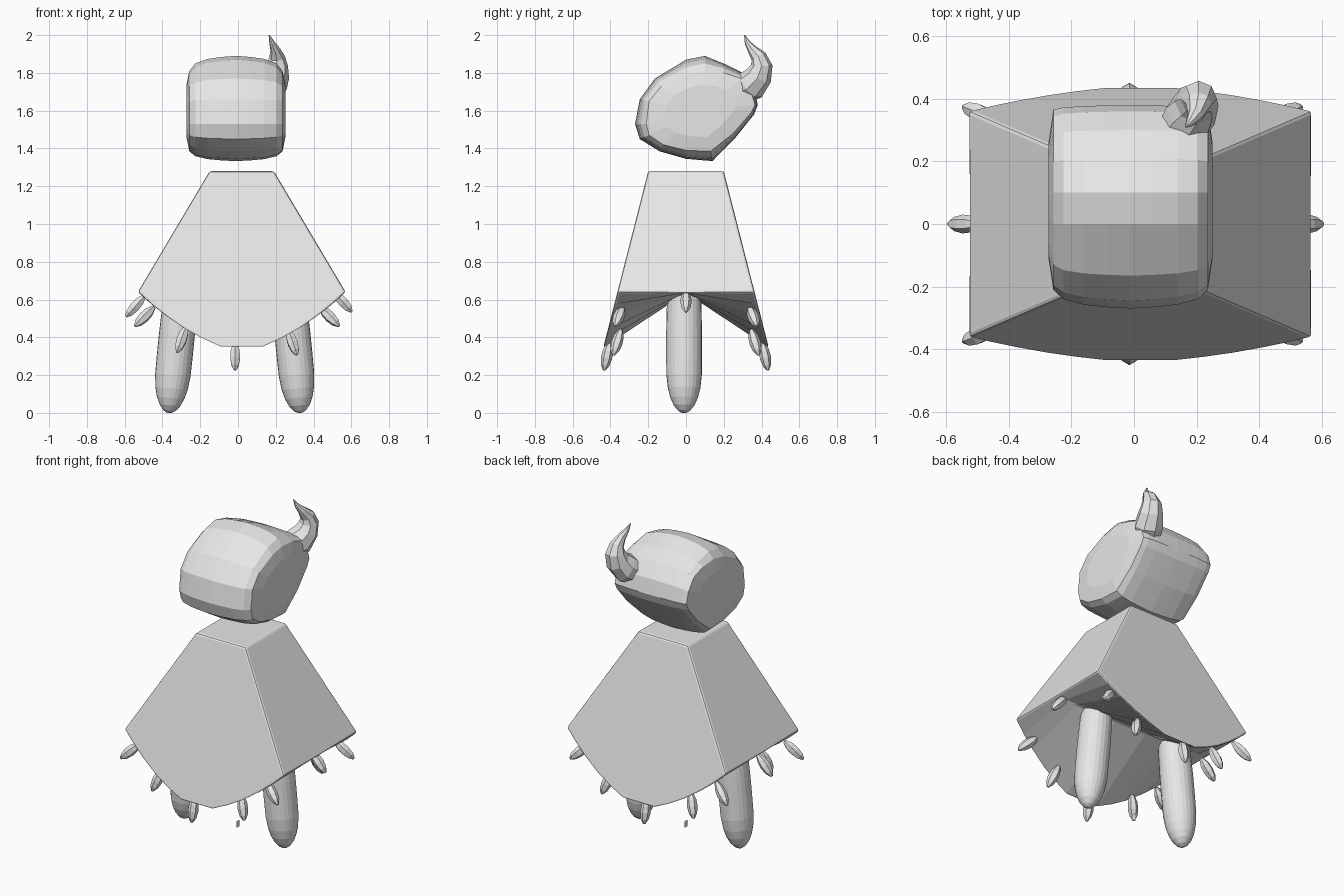
import bpy, bmesh, math
from mathutils import Vector

if "Cube" in bpy.data.objects:
    bpy.data.objects.remove(bpy.data.objects["Cube"])

grey = bpy.data.materials.new("plain_grey")
grey.diffuse_color = (0.8, 0.8, 0.8, 1)
grey.use_nodes = True
grey.node_tree.nodes["Principled BSDF"].inputs["Base Color"].default_value = grey.diffuse_color


def finish(name, bm, bevel=0):
    bmesh.ops.recalc_face_normals(bm, faces=bm.faces)
    mesh = bpy.data.meshes.new(name)
    bm.to_mesh(mesh)
    bm.free()
    mesh.materials.append(grey)
    ob = bpy.data.objects.new(name, mesh)
    bpy.context.collection.objects.link(ob)
    if bevel:
        mod = ob.modifiers.new("soft_edges", 'BEVEL')
        mod.width = bevel
        mod.segments = 2
        mod.limit_method = 'ANGLE'
        mod.angle_limit = math.radians(35)
    return ob


def loft(name, rings):
    """Skin a list of equal-length point rings and cap both ends."""
    bm = bmesh.new()
    vs = [[bm.verts.new(p) for p in ring] for ring in rings]
    n = len(vs[0])
    for a, b in zip(vs, vs[1:]):
        for i in range(n):
            bm.faces.new((a[i], a[(i + 1) % n], b[(i + 1) % n], b[i]))
    bm.faces.new(vs[0])
    bm.faces.new(vs[-1])
    return finish(name, bm)


def tube(name, spine, sides):
    """Round loft along (point, radius) pairs."""
    pts = [Vector(p) for p, r in spine]
    rings = []
    for k, (p, r) in enumerate(spine):
        d = (pts[min(k + 1, len(pts) - 1)] - pts[max(k - 1, 0)]).normalized()
        ref = Vector((1, 0, 0)) if abs(d.x) < 0.8 else Vector((0, 1, 0))
        u = d.cross(ref).normalized()
        v = d.cross(u)
        rings.append([pts[k] + r * (math.cos(t) * u + math.sin(t) * v)
                      for t in (math.tau * i / sides for i in range(sides))])
    return loft(name, rings)


# Cloak: sloping four-sided body, curved front and back hems, V-shaped underside
bm = bmesh.new()
hem = [(-.53, .64), (-.46, .575), (-.38, .51), (-.28, .44), (-.19, .39), (-.09, .345),
       (.13, .345), (.23, .39), (.32, .44), (.42, .51), (.50, .575), (.57, .64)]
y_at = lambda z: .20 + (1.28 - z) * .255
top, edge = {}, {}
for s in (-1, 1):
    top[s] = [bm.verts.new((x, s * .20, 1.28)) for x in (-.15, .19)]
    edge[s] = [bm.verts.new((x, s * y_at(z), z)) for x, z in hem]
    bm.faces.new(top[s][::-1] + edge[s])
ridge = [bm.verts.new((x, 0, .635)) for x, z in hem]
bm.faces.new(top[-1] + top[1][::-1])
for k in (0, -1):
    bm.faces.new((top[-1][k], top[1][k], edge[1][k], ridge[k], edge[-1][k]))
for s in (-1, 1):
    for i in range(len(hem) - 1):
        bm.faces.new((edge[s][i], edge[s][i + 1], ridge[i + 1], ridge[i]))
finish("cloak", bm, .012)

# Legs: tilted posts with long rounded feet
for name, x0, lean in (("left_leg", -.365, .1), ("right_leg", .33, -.1)):
    steps = [(0, .012), (.012, .032), (.04, .055), (.08, .073), (.13, .086),
             (.20, .094), (.30, .095), (.42, .095), (.64, .09)]
    leg = tube(name, [((x0 + lean * z, -.01, z), r) for z, r in steps], 24)
    for p in leg.data.polygons:
        p.use_smooth = False

# Claws hanging along the hem
claws = []
for s in (-1, 1):
    claws += [((-.015, s * .405, .37), (0, s * .2, -1)),
              ((-.275, s * .345, .455), (-.35, s * .3, -1)),
              ((.265, s * .345, .44), (.35, s * .3, -1)),
              ((-.445, s * .335, .56), (-.75, s * .3, -.75)),
              ((.435, s * .335, .56), (.75, s * .3, -.75))]
claws += [((-.495, 0, .62), (-.75, 0, -.85)), ((.505, 0, .645), (.75, 0, -.85))]
for i, (start, d) in enumerate(claws):
    a, d = Vector(start), Vector(d).normalized()
    tube(f"hem_claw_{i + 1}", [(a + d * t, r) for t, r in
         ((0, .012), (.04, .027), (.08, .030), (.12, .023), (.148, .007))], 6)

# Head: side profiles blended from the middle outwards
mid = [(-.27, 1.53), (-.245, 1.66), (-.165, 1.77), (0, 1.87), (.1, 1.89), (.21, 1.845),
       (.30, 1.80), (.36, 1.72), (.38, 1.63), (.36, 1.58), (.26, 1.455), (.14, 1.333),
       (0, 1.345), (-.14, 1.385), (-.245, 1.45)]
side = [(-.21, 1.53), (-.195, 1.65), (-.13, 1.73), (0, 1.79), (.1, 1.81), (.2, 1.80),
        (.29, 1.77), (.345, 1.70), (.365, 1.63), (.345, 1.59), (.25, 1.48), (.13, 1.385),
        (0, 1.39), (-.12, 1.42), (-.195, 1.47)]


def section(x, t, inset=1):
    pts = [(m[0] + t * (n[0] - m[0]), m[1] + t * (n[1] - m[1])) for m, n in zip(mid, side)]
    return [(x, .07 + (y - .07) * inset, 1.6 + (z - 1.6) * inset) for y, z in pts]


half = [(.262, 1, .65), (.247, 1, 1), (.215, .5, 1), (.15, .2, 1), (.075, .07, 1)]
rings = [section(-.011 - x, t, k) for x, t, k in half]
rings += [section(-.011, 0)]
rings += [section(-.011 + x, t, k) for x, t, k in reversed(half)]
loft("head", rings)

# Curled horn at the back of the head
tube("horn", [((.15, .30, 1.71), .075), ((.18, .345, 1.735), .085), ((.20, .385, 1.785), .072),
              ((.207, .40, 1.84), .058), ((.207, .385, 1.885), .042), ((.197, .35, 1.925), .026),
              ((.18, .325, 1.96), .015), ((.165, .31, 2.0), .003)], 8)

# Tiny loose plate between the feet
bm = bmesh.new()
bm.faces.new([bm.verts.new((0, y, z)) for y, z in
              ((-.017, .035), (.017, .035), (.017, .075), (-.017, .075))])
finish("small_plate", bm)
